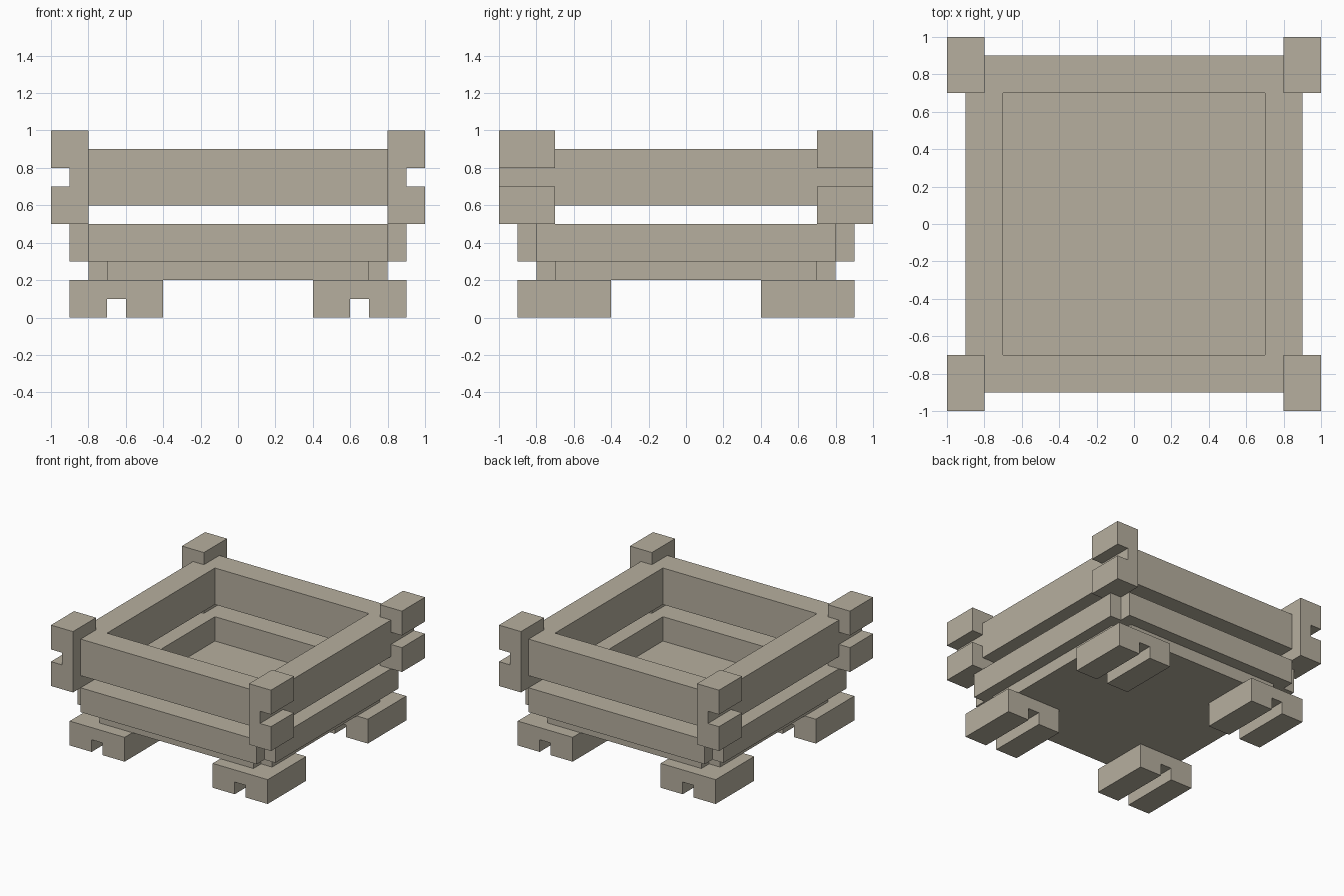
import bpy, bmesh
from mathutils import Vector

cube = bpy.data.objects.get("Cube")
if cube:
    bpy.data.objects.remove(cube, do_unlink=True)

stone = bpy.data.materials.new("warm_grey_stone")
stone.use_nodes = True
COLOUR = (0.47, 0.43, 0.345, 1)
stone.diffuse_color = COLOUR
stone.node_tree.nodes["Principled BSDF"].inputs["Base Color"].default_value = COLOUR


def mirrored_prism(name, outline, start, end, along):
    """Extrude a one-quarter outline along z or y, then mirror it in x and y."""
    def place(a, b, depth):
        return Vector((a, b, depth)) if along == "z" else Vector((a, depth, b))

    bm = bmesh.new()
    base = bm.faces.new([bm.verts.new(place(a, b, start)) for a, b in outline])
    moved = bmesh.ops.extrude_face_region(bm, geom=[base], use_keep_orig=True)["geom"]
    shift = place(0, 0, end - start)
    bmesh.ops.translate(bm, vec=shift,
                        verts=[v for v in moved if isinstance(v, bmesh.types.BMVert)])
    bmesh.ops.recalc_face_normals(bm, faces=bm.faces)

    # Open the sides that meet on the mirror planes
    seams = [f for f in bm.faces
             if any(all(abs(v.co[i]) < 1e-6 for v in f.verts) for i in (0, 1))]
    bmesh.ops.delete(bm, geom=seams, context="FACES")

    mesh = bpy.data.meshes.new(name)
    bm.to_mesh(mesh)
    bm.free()
    mesh.materials.append(stone)
    obj = bpy.data.objects.new(name, mesh)
    bpy.context.collection.objects.link(obj)
    mirror = obj.modifiers.new("Mirror", "MIRROR")
    mirror.use_axis = (True, True, False)
    return obj


def notched_corner(reach, step):
    """Outer outline of one quarter, with a square bite out of its corner."""
    return [(reach, 0), (reach, step), (step, step), (step, reach), (0, reach)]


# Floor slab
mirrored_prism("floor_slab", [(0, 0)] + notched_corner(0.8, 0.7), 0.2, 0.3, "z")

# Lower wall, open in the middle
inner = [(0, 0.7), (0.7, 0.7), (0.7, 0)]
mirrored_prism("lower_wall", inner + notched_corner(0.9, 0.8), 0.3, 0.5, "z")

# Upper wall, fitted between the corner posts
upper = inner + [(0.9, 0), (0.9, 0.7), (0.8, 0.7), (0.8, 0.9), (0, 0.9)]
mirrored_prism("upper_wall", upper, 0.6, 0.9, "z")

# Corner posts with a slot in the outer side
post = [(0.8, 0.5), (1, 0.5), (1, 0.7), (0.9, 0.7),
        (0.9, 0.8), (1, 0.8), (1, 1), (0.8, 1)]
mirrored_prism("corner_posts", post, 0.7, 1, "y")

# Feet with a groove underneath
foot = [(0.4, 0), (0.6, 0), (0.6, 0.1), (0.7, 0.1),
        (0.7, 0), (0.9, 0), (0.9, 0.2), (0.4, 0.2)]
mirrored_prism("feet", foot, 0.4, 0.9, "y")
